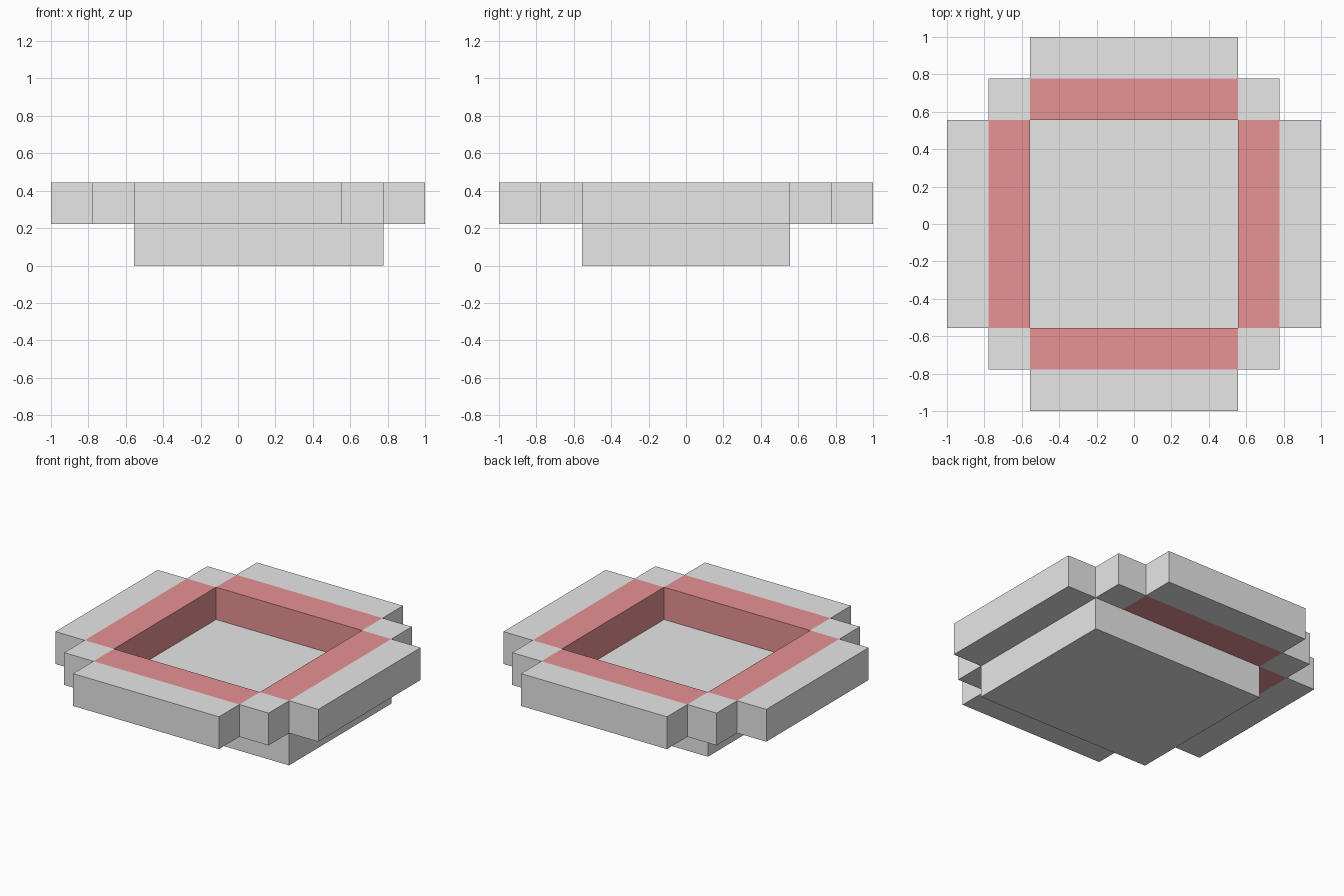
import bpy, bmesh

cube = bpy.data.objects.get("Cube")
if cube:
    bpy.data.objects.remove(cube, do_unlink=True)

U = 2 / 9                       # grid module
IN, MID, OUT = 2.5 * U, 3.5 * U, 4.5 * U


def material(name, rgb):
    m = bpy.data.materials.new(name)
    m.use_nodes = True
    m.diffuse_color = (*rgb, 1)
    m.node_tree.nodes["Principled BSDF"].inputs["Base Color"].default_value = (*rgb, 1)
    return m


GREY = material("light_grey", (0.8, 0.8, 0.8))
RED = material("soft_red", (0.92, 0.33, 0.34))


def block(name, x, y, z, mat):
    """Box given by its (min, max) extents on each axis."""
    me = bpy.data.meshes.new(name)
    bm = bmesh.new()
    bmesh.ops.create_cube(bm, size=1)
    for v in bm.verts:
        v.co = [lo if c < 0 else hi for c, (lo, hi) in zip(v.co, (x, y, z))]
    bm.to_mesh(me)
    bm.free()
    me.materials.append(mat)
    ob = bpy.data.objects.new(name, me)
    bpy.context.collection.objects.link(ob)
    return ob


def side(s, a, b):
    """Interval a..b on the positive or negative side."""
    return (a, b) if s > 0 else (-b, -a)


# Floor slab, one module longer towards +x
block("base", (-IN, MID), (-IN, IN), (0, U), GREY)

# Upper ring: red inner rims, grey outer wings and corner blocks
RING = (U, 2 * U)
SPAN = (-IN, IN)
for s, xn, yn in ((1, "left", "back"), (-1, "right", "front")):
    block(f"{xn}_rim", side(s, IN, MID), SPAN, RING, RED)
    block(f"{xn}_wing", side(s, MID, OUT), SPAN, RING, GREY)
    block(f"{yn}_rim", SPAN, side(s, IN, MID), RING, RED)
    block(f"{yn}_wing", SPAN, side(s, MID, OUT), RING, GREY)
    for t, cn in ((1, "back"), (-1, "front")):
        block(f"{cn}_{xn}_corner", side(s, IN, MID), side(t, IN, MID), RING, GREY)
